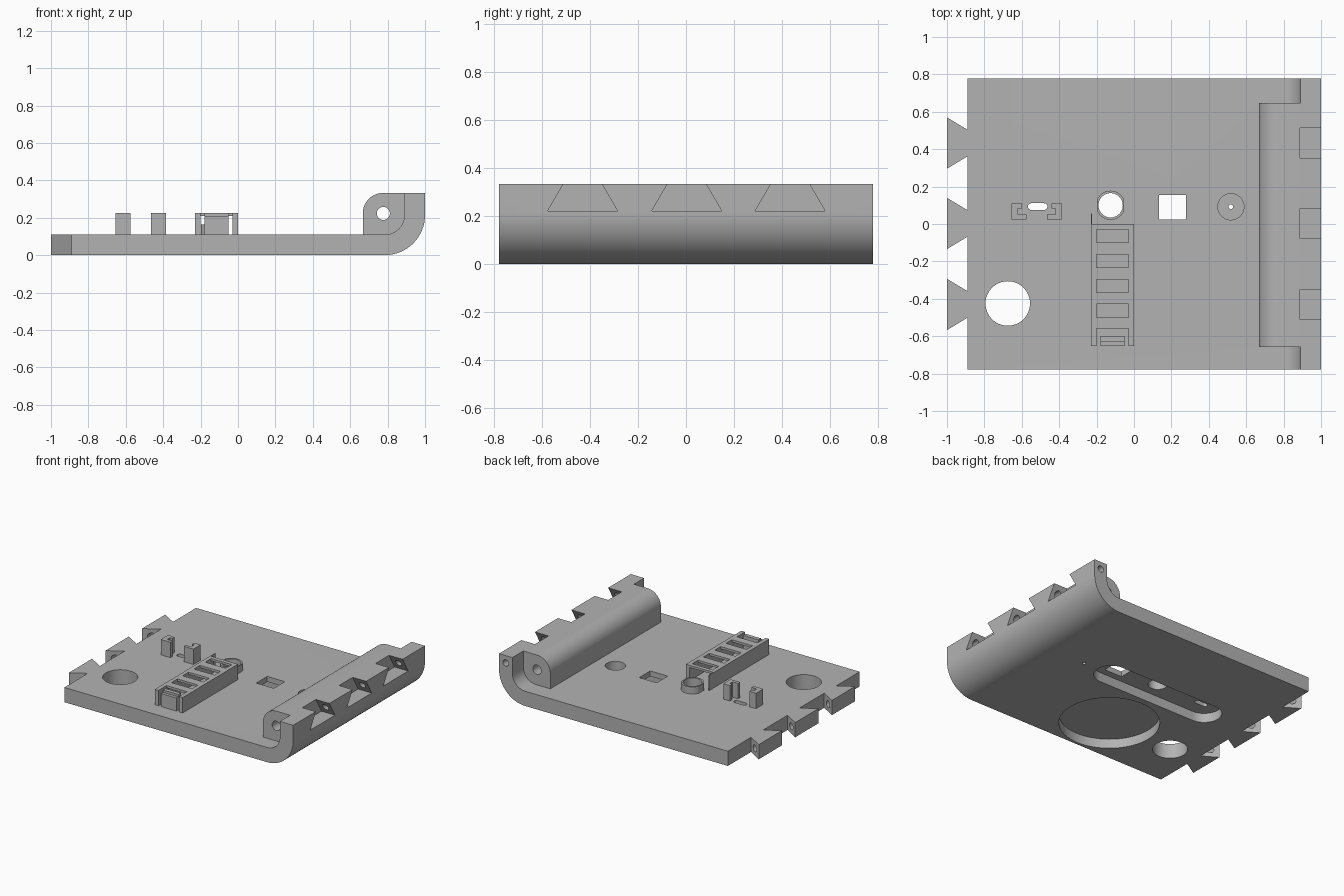
import bpy, bmesh
from math import sin, cos, pi, radians
from mathutils import Vector

cube = bpy.data.objects.get("Cube")
if cube:
    bpy.data.objects.remove(cube, do_unlink=True)

grey = bpy.data.materials.new("plain grey")
grey.use_nodes = True
grey.diffuse_color = (0.45, 0.45, 0.45, 1)
grey.node_tree.nodes["Principled BSDF"].inputs["Base Color"].default_value = (0.45, 0.45, 0.45, 1)


def prism(name, pts, lo, hi, axis="z"):
    """Extrude a flat outline along one axis."""
    place = {"z": lambda a, b, h: (a, b, h),
             "y": lambda a, b, h: (a, h, b),
             "x": lambda a, b, h: (h, a, b)}[axis]
    bm = bmesh.new()
    face = bm.faces.new([bm.verts.new(place(a, b, lo)) for a, b in pts])
    out = bmesh.ops.extrude_face_region(bm, geom=[face])
    shift = Vector(place(0, 0, hi - lo))
    for v in out["geom"]:
        if isinstance(v, bmesh.types.BMVert):
            v.co += shift
    bmesh.ops.recalc_face_normals(bm, faces=bm.faces)
    mesh = bpy.data.meshes.new(name)
    bm.to_mesh(mesh)
    bm.free()
    mesh.materials.append(grey)
    obj = bpy.data.objects.new(name, mesh)
    bpy.context.collection.objects.link(obj)
    return obj


def arc(cx, cy, r, start, end, n=16):
    angles = [radians(start + (end - start) * i / n) for i in range(n + 1)]
    return [(cx + r * cos(t), cy + r * sin(t)) for t in angles]


def disc(cx, cy, r, n=48):
    return arc(cx, cy, r, 0, 360, n)[:-1]


def rect(x0, x1, y0, y1):
    return [(x0, y0), (x1, y0), (x1, y1), (x0, y1)]


def stadium(x0, x1, y, r):
    return arc(x1 - r, y, r, -90, 90) + arc(x0 + r, y, r, 90, 270)


def combine(obj, others, operation):
    """Apply boolean operations and remove the helper solids."""
    bpy.context.view_layer.objects.active = obj
    for other in others:
        other.hide_render = True
        mod = obj.modifiers.new("bool", "BOOLEAN")
        mod.operation = operation
        mod.solver = "EXACT"
        mod.object = other
        bpy.ops.object.modifier_apply(modifier=mod.name)
        bpy.data.objects.remove(other, do_unlink=True)


T = 0.11          # plate thickness
TOP = 0.333       # wall height
HALF = 0.777      # half depth
CENTRES = (-0.43, 0.003, 0.433)

# Base plate sweeping up into the side wall
profile = ([(-0.89, 0)] + arc(0.785, 0.215, 0.215, -90, 0) + [(1, TOP), (0.89, TOP)]
           + arc(0.785, 0.215, 0.105, 0, -90) + [(-0.89, T)])
plate = prism("base_plate", profile, -HALF, HALF, "y")

# Dovetail teeth on the free edge
teeth = [prism("tooth", [(-1, c - .137), (-.88, c - .065), (-.88, c + .065), (-1, c + .137)], 0, T)
         for c in CENTRES]
combine(plate, teeth, "UNION")

# Rounded hinge barrel inside the wall
barrel = prism("hinge_barrel", [(0.667, 0.09), (0.91, 0.09), (0.91, TOP)]
               + arc(0.777, 0.223, 0.11, 90, 180), -0.657, 0.648, "y")
combine(plate, [barrel], "UNION")

# Dovetail slots in the wall, pin holes, openings and underside pockets
cuts = [prism("slot_cut", [(c - .146, .22), (c + .146, .22), (c + .076, .34), (c - .076, .34)],
              0.888, 1.1, "x") for c in CENTRES]
cuts += [
    prism("hinge_hole", disc(0.777, 0.223, 0.035, 24), -0.9, 0.9, "y"),
    prism("wall_pin_hole", disc(0.945, 0.278, 0.024, 20), -0.65, 0.9, "y"),
    prism("tooth_pin_hole", disc(-0.945, 0.055, 0.024, 20), -0.45, 0.9, "y"),
    prism("cable_hole", disc(-0.675, -0.425, 0.119), -0.1, 0.2),
    prism("round_pocket", disc(-0.13, -0.415, 0.342, 64), -0.1, 0.07),
    prism("long_pocket", stadium(-0.66, 0.4, 0.095, 0.12), -0.1, 0.07),
    prism("square_window", rect(0.133, 0.278, 0.025, 0.155), 0.03, 0.2),
    prism("switch_window", stadium(-0.567, -0.463, 0.093, 0.018), 0.03, 0.2),
    prism("button_window", disc(-0.125, 0.1, 0.065), 0.03, 0.2),
    prism("sensor_recess", disc(0.518, 0.092, 0.07), 0.04, 0.2),
    prism("sensor_hole", disc(0.518, 0.092, 0.012, 16), -0.1, 0.2),
]
combine(plate, cuts, "DIFFERENCE")
parts = [plate]

# Pair of hooked switch clips
hook = [(-.655, .025), (-.575, .025), (-.575, .05), (-.62, .05),
        (-.62, .083), (-.6, .083), (-.6, .11), (-.655, .11)]
parts.append(prism("switch_clip_right", hook, T, 0.225))
parts.append(prism("switch_clip_left", [(-1.04 - x, y) for x, y in hook], T, 0.225))

# Button collar with flattened sides
collar = prism("button_collar", disc(-0.125, 0.1, 0.078), T, 0.163)
combine(collar, [prism("flats", rect(-0.197, -0.053, 0, 0.2), 0, 0.3)], "INTERSECT")
combine(collar, [prism("bore", disc(-0.125, 0.1, 0.065), 0, 0.3)], "DIFFERENCE")
parts.append(collar)

# Slotted cover: a hollow channel with five openings in its roof
cover = prism("slotted_cover", rect(-0.23, 0, -0.653, 0), T, 0.225)
hollow = [prism("channel", rect(-0.2, -0.03, -0.7, 0.1), 0.05, 0.208),
          prism("front_notch", rect(-0.2, -0.03, -0.7, -0.558), 0.05, 0.3)]
hollow += [prism("vent", rect(-0.2, -0.03, y - 0.07, y), 0.05, 0.3)
           for y in (-0.03, -0.163, -0.296, -0.429)]
combine(cover, hollow, "DIFFERENCE")
parts.append(cover)

# Stop block at the open end and the thin guide fin at the other
parts.append(prism("stop_block", rect(-0.178, -0.052, -0.653, -0.6), T, 0.208))
parts.append(prism("stop_lip", rect(-0.178, -0.052, -0.63, -0.6), 0.208, 0.225))
parts.append(prism("guide_fin", rect(-0.23, -0.224, 0, 0.055), T, 0.225))

# Smooth curved faces, keep corners crisp
bpy.ops.object.select_all(action="DESELECT")
for part in parts:
    part.select_set(True)
bpy.context.view_layer.objects.active = plate
bpy.ops.object.shade_smooth_by_angle(angle=radians(30))
